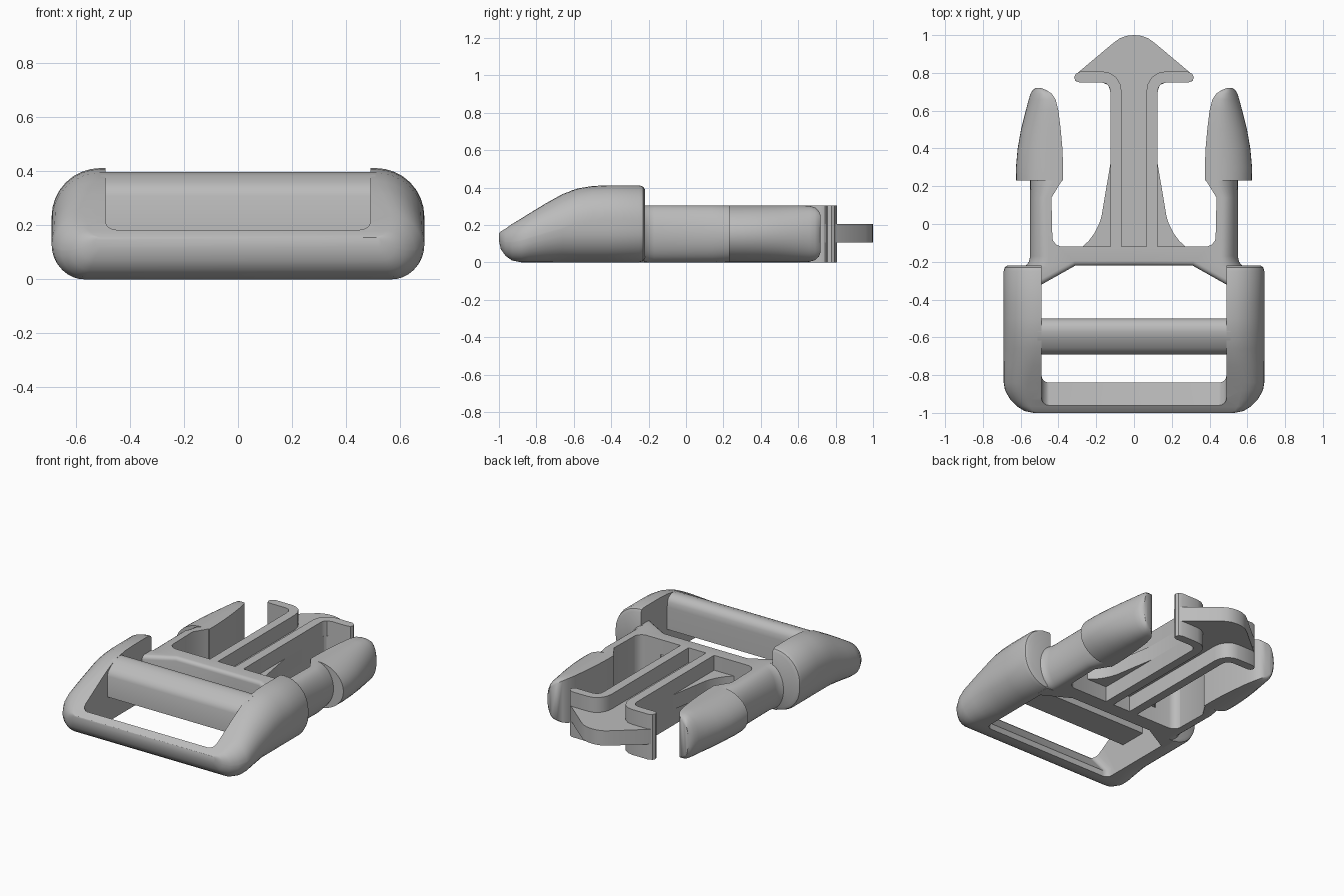
import bpy, bmesh, math

cube = bpy.data.objects.get("Cube")
if cube:
    bpy.data.objects.remove(cube, do_unlink=True)

grey = bpy.data.materials.new("grey_plastic")
grey.use_nodes = True
grey.diffuse_color = (0.5, 0.5, 0.5, 1)
grey.node_tree.nodes["Principled BSDF"].inputs["Base Color"].default_value = (0.5, 0.5, 0.5, 1)


def finish(name, bm):
    bmesh.ops.recalc_face_normals(bm, faces=bm.faces)
    mesh = bpy.data.meshes.new(name)
    bm.to_mesh(mesh)
    bm.free()
    mesh.materials.append(grey)
    obj = bpy.data.objects.new(name, mesh)
    bpy.context.collection.objects.link(obj)
    return obj


def smooth(obj):
    bpy.ops.object.select_all(action='DESELECT')
    obj.select_set(True)
    bpy.context.view_layer.objects.active = obj
    bpy.ops.object.shade_smooth_by_angle(angle=math.radians(35))


def prism(name, pts, axis, lo, hi, bevel=None, width=0.02):
    """Extrude a flat outline along x or z; optionally round the chosen edges."""
    bm = bmesh.new()
    place = (lambda p, h: (h, *p)) if axis == 'x' else (lambda p, h: (*p, h))
    face = bm.faces.new([bm.verts.new(place(p, lo)) for p in pts])
    ext = bmesh.ops.extrude_face_region(bm, geom=[face])
    for v in ext["geom"]:
        if isinstance(v, bmesh.types.BMVert):
            v.co[0 if axis == 'x' else 2] = hi
    bmesh.ops.recalc_face_normals(bm, faces=bm.faces)
    if bevel:
        edges = [e for e in bm.edges if bevel(*[v.co for v in e.verts])]
        bmesh.ops.bevel(bm, geom=edges, offset=width, segments=4, profile=0.5,
                        affect='EDGES')
    return finish(name, bm)


def loft(name, rings):
    """Skin a list of equal-length rings and cap both ends."""
    bm = bmesh.new()
    rows = [[bm.verts.new(p) for p in ring] for ring in rings]
    n = len(rows[0])
    for a, b in zip(rows, rows[1:]):
        for i in range(n):
            j = (i + 1) % n
            bm.faces.new((a[i], a[j], b[j], b[i]))
    bm.faces.new(rows[0])
    bm.faces.new(rows[-1])
    return finish(name, bm)


def rounded_ring(y, w, zb, zt):
    r = min(0.18, (zt - zb) * 0.49)
    ring = []
    for k, (cx, cz) in enumerate([(w - r, zt - r), (r - w, zt - r), (r - w, zb + r), (w - r, zb + r)]):
        for i in range(9):
            t = (k + i / 8) * math.pi / 2
            ring.append((cx + r * math.cos(t), y, cz + r * math.sin(t)))
    return ring


def d_ring(side, y, xi, xo, inset=0, top=0.305):
    """Flat on the inner side, elliptical on the outer side."""
    a, b, mid = (xo - xi) * 0.75, top / 2 - inset, top / 2
    ring = [(xi, y, mid - b)]
    for i in range(21):
        t = -math.pi / 2 + math.pi * i / 20
        ring.append((xo - a + a * math.cos(t), y, mid + b * math.sin(t)))
    ring.append((xi, y, mid + b))
    return [(side * x, yy, z) for x, yy, z in ring]


def mirrored(half):
    return half + [(-x, y) for x, y in reversed(half) if x > 0]


# Frame shell: rounded wedge nose rising to a level back
frame = loft("strap_frame", [rounded_ring(*s) for s in [
    (-1.0, 0.53, 0.115, 0.155), (-0.99, 0.58, 0.07, 0.165), (-0.965, 0.62, 0.035, 0.18),
    (-0.93, 0.655, 0.01, 0.205), (-0.88, 0.683, 0, 0.235), (-0.84, 0.69, 0, 0.26),
    (-0.75, 0.69, 0, 0.315), (-0.66, 0.69, 0, 0.365), (-0.58, 0.69, 0, 0.395),
    (-0.5, 0.69, 0, 0.408), (-0.42, 0.69, 0, 0.412), (-0.25, 0.69, 0, 0.412),
    (-0.23, 0.685, 0.005, 0.405), (-0.22, 0.67, 0.02, 0.39)]])

# Strap opening cut right through, leaving a lip at the front
cutter = prism("opening_cutter", [(-0.96, 0.6), (-0.96, 0.18), (-0.84, 0.04), (-0.84, -0.1),
                                  (-0.1, -0.1), (-0.1, 0.6)], 'x', -0.49, 0.49,
               lambda p, q: p.x == q.x and max(p.y, q.y) < -0.8, 0.04)
cutter.hide_render = True
mod = frame.modifiers.new("opening", 'BOOLEAN')
mod.object = cutter
mod.operation = 'DIFFERENCE'
mod.solver = 'EXACT'
bpy.ops.object.select_all(action='DESELECT')
frame.select_set(True)
bpy.context.view_layer.objects.active = frame
bpy.ops.object.modifier_apply(modifier=mod.name)
bpy.data.objects.remove(cutter, do_unlink=True)
smooth(frame)

# Raised strap bar across the opening
smooth(prism("strap_bar", [(-0.69, 0.17), (-0.69, 0.31), (-0.68, 0.337), (-0.655, 0.36),
                           (-0.61, 0.385), (-0.57, 0.397), (-0.54, 0.395), (-0.515, 0.38),
                           (-0.502, 0.355), (-0.5, 0.32), (-0.5, 0.17)], 'x', -0.51, 0.51))

# Rear crossbar with angled corners and fillets into the arms
smooth(prism("rear_crossbar", mirrored([
    (0, -0.12), (0.385, -0.12), (0.41, -0.11), (0.428, -0.09), (0.435, -0.06), (0.455, -0.06),
    (0.455, -0.225), (0.515, -0.225), (0.515, -0.335), (0.31, -0.22), (0, -0.22)]), 'z', 0, 0.305,
    lambda p, q: min(p.z, q.z) > 0.3 and max(p.y, q.y) < -0.21 and p.x * q.x >= 0
    and abs(abs(p.x) - abs(q.x)) > 0.1, 0.025))

# Side arms with their larger guide tips
for side, label in ((1, "left"), (-1, "right")):
    smooth(loft(label + "_arm", [d_ring(side, *s) for s in [
        (-0.24, 0.43, 0.585), (-0.22, 0.43, 0.572), (-0.2, 0.43, 0.556), (-0.17, 0.43, 0.55),
        (0.14, 0.437, 0.55), (0.235, 0.378, 0.55)]]))
    smooth(loft(label + "_tip", [d_ring(side, *s) for s in [
        (0.23, 0.375, 0.624), (0.3, 0.375, 0.625), (0.4, 0.379, 0.616), (0.5, 0.388, 0.598),
        (0.6, 0.4, 0.573), (0.66, 0.415, 0.557, 0.003), (0.69, 0.435, 0.548, 0.012),
        (0.71, 0.465, 0.535, 0.03), (0.72, 0.495, 0.52, 0.055)]]))

# Central prong plate: arrow head, shaft and flared root
smooth(prism("prong_plate", mirrored([
    (0, 1.0), (0.04, 0.996), (0.075, 0.983), (0.11, 0.958), (0.308, 0.792), (0.316, 0.775),
    (0.31, 0.757), (0.29, 0.75), (0.17, 0.75), (0.135, 0.735), (0.125, 0.7), (0.125, 0.32),
    (0.172, 0.04), (0.185, 0), (0.21, -0.05), (0.24, -0.09), (0.285, -0.13), (0, -0.13)]),
    'z', 0.105, 0.205))

# Full-height ribs that curl outwards into the barbs
for side, label in ((1, "left"), (-1, "right")):
    rib = [(0.065, -0.13), (0.065, 0.7), (0.073, 0.742), (0.095, 0.778), (0.128, 0.8),
           (0.165, 0.807), (0.285, 0.807), (0.308, 0.795), (0.317, 0.777), (0.309, 0.757),
           (0.29, 0.75), (0.175, 0.75), (0.145, 0.742), (0.13, 0.724), (0.125, 0.7),
           (0.125, -0.13)]
    smooth(prism(label + "_prong_rib", [(side * x, y) for x, y in rib], 'z', 0, 0.305))
